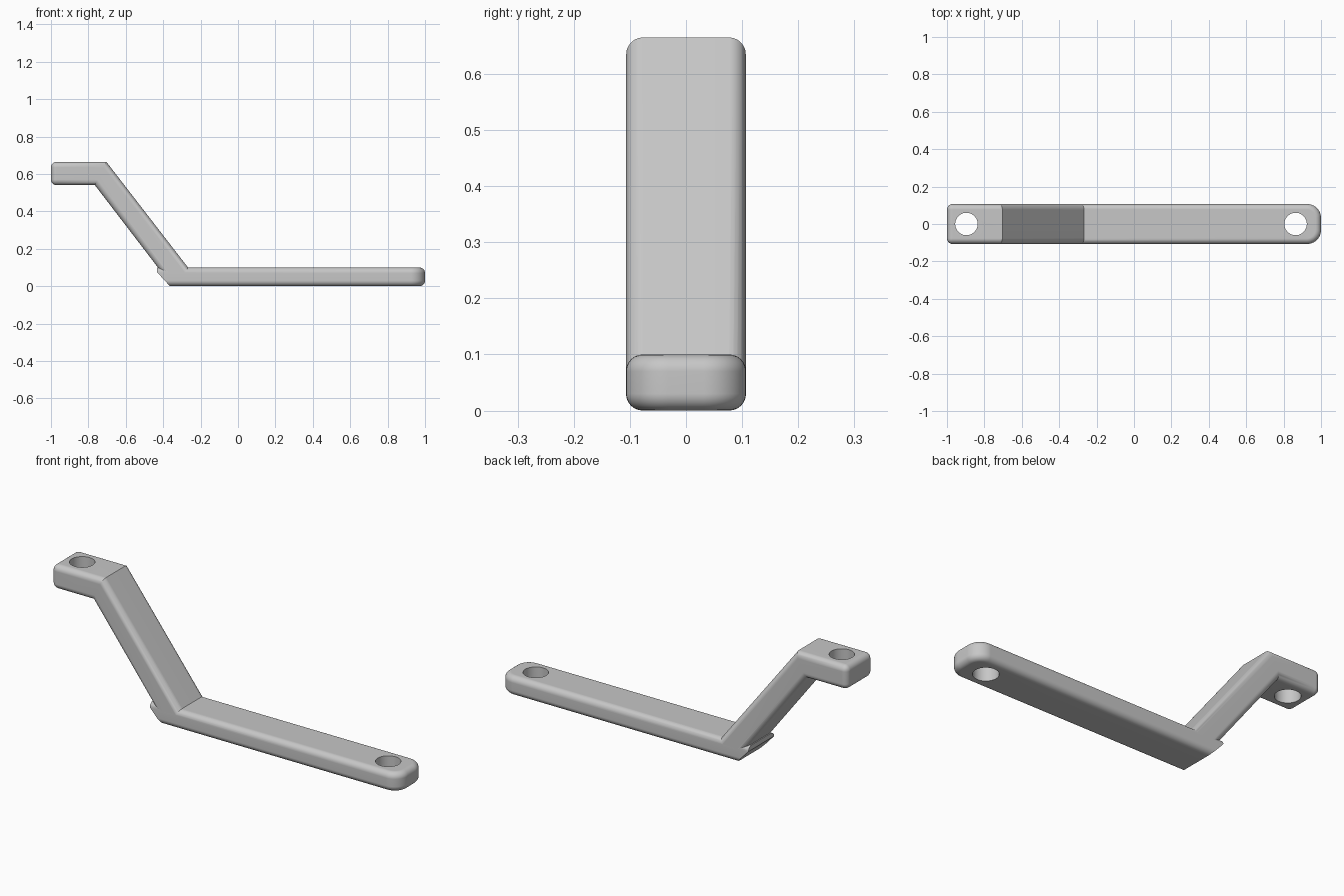
import bpy, bmesh
from math import radians

cube = bpy.data.objects.get("Cube")
if cube:
    bpy.data.objects.remove(cube, do_unlink=True)

grey = bpy.data.materials.new("light_grey")
grey.use_nodes = True
colour = (0.57, 0.57, 0.57, 1)
grey.diffuse_color = colour
grey.node_tree.nodes["Principled BSDF"].inputs["Base Color"].default_value = colour


def extrude_profile(profile, half_width):
    """Extrude an x-z outline along y, centred on y = 0."""
    bm = bmesh.new()
    face = bm.faces.new([bm.verts.new((x, -half_width, z)) for x, z in profile])
    new = bmesh.ops.extrude_face_region(bm, geom=[face])["geom"]
    bmesh.ops.translate(bm, vec=(0, 2 * half_width, 0),
                        verts=[v for v in new if isinstance(v, bmesh.types.BMVert)])
    bmesh.ops.recalc_face_normals(bm, faces=bm.faces[:])
    return bm


def round_edges(bm, radius, segments, keep):
    edges = [e for e in bm.edges if keep(e, (e.verts[0].co + e.verts[1].co) / 2)]
    bmesh.ops.bevel(bm, geom=edges, offset=radius, segments=segments, profile=0.5,
                    affect='EDGES', clamp_overlap=True)


def make_object(bm, name):
    mesh = bpy.data.meshes.new(name)
    bm.to_mesh(mesh)
    bm.free()
    obj = bpy.data.objects.new(name, mesh)
    bpy.context.collection.objects.link(obj)
    mesh.materials.append(grey)
    return obj


def combine(target, tool, operation):
    bpy.context.view_layer.objects.active = target
    mod = target.modifiers.new(operation.lower(), 'BOOLEAN')
    mod.operation, mod.object, mod.solver = operation, tool, 'EXACT'
    bpy.ops.object.modifier_apply(modifier=mod.name)
    bpy.data.objects.remove(tool, do_unlink=True)


# Long foot: round end, softened edges, slanted cut under the heel
foot_bm = extrude_profile([(-0.433, 0), (1, 0), (1, 0.1), (-0.433, 0.1)], 0.107)
round_edges(foot_bm, 0.075, 10, lambda e, c: c.x > 0.99 and abs(c.y) > 0.1
            and abs(e.verts[0].co.z - e.verts[1].co.z) > 0.05)
round_edges(foot_bm, 0.03, 6, lambda e, c: c.x > -0.4 and e.calc_face_angle(0) > 0.5)
cut = bmesh.ops.bisect_plane(foot_bm, geom=foot_bm.verts[:] + foot_bm.edges[:] + foot_bm.faces[:],
                             plane_co=(-0.364, 0, 0), plane_no=(-0.075, 0, -0.069),
                             clear_outer=True)["geom_cut"]
bmesh.ops.holes_fill(foot_bm, edges=[g for g in cut if isinstance(g, bmesh.types.BMEdge)])
bmesh.ops.recalc_face_normals(foot_bm, faces=foot_bm.faces[:])
bracket = make_object(foot_bm, "cranked_bracket")

# Upper tab and sloping arm, running down into the foot
arm_bm = extrude_profile([(-1, 0.54), (-0.765, 0.54), (-0.382, 0.04), (-0.221, 0.04),
                          (-0.704, 0.665), (-1, 0.665)], 0.1066)
round_edges(arm_bm, 0.03, 6, lambda e, c: c.z > 0.05 and (abs(c.y) > 0.1 or c.x < -0.99))
combine(bracket, make_object(arm_bm, "sloping_arm"), 'UNION')

# Bolt holes in the tab and in the foot
for x in (-0.896, 0.864):
    bpy.ops.mesh.primitive_cylinder_add(vertices=48, radius=0.06, depth=2, location=(x, 0, 0.3))
    hole = bpy.context.object
    hole.name = "hole_cutter"
    hole.hide_render = True
    hole.data.materials.append(grey)
    combine(bracket, hole, 'DIFFERENCE')

# Smooth fillets with crisp creases
bpy.ops.object.select_all(action='DESELECT')
bracket.select_set(True)
bpy.context.view_layer.objects.active = bracket
bpy.ops.object.shade_smooth_by_angle(angle=radians(30))
weighted = bracket.modifiers.new("flat_face_normals", 'WEIGHTED_NORMAL')
weighted.keep_sharp = True
